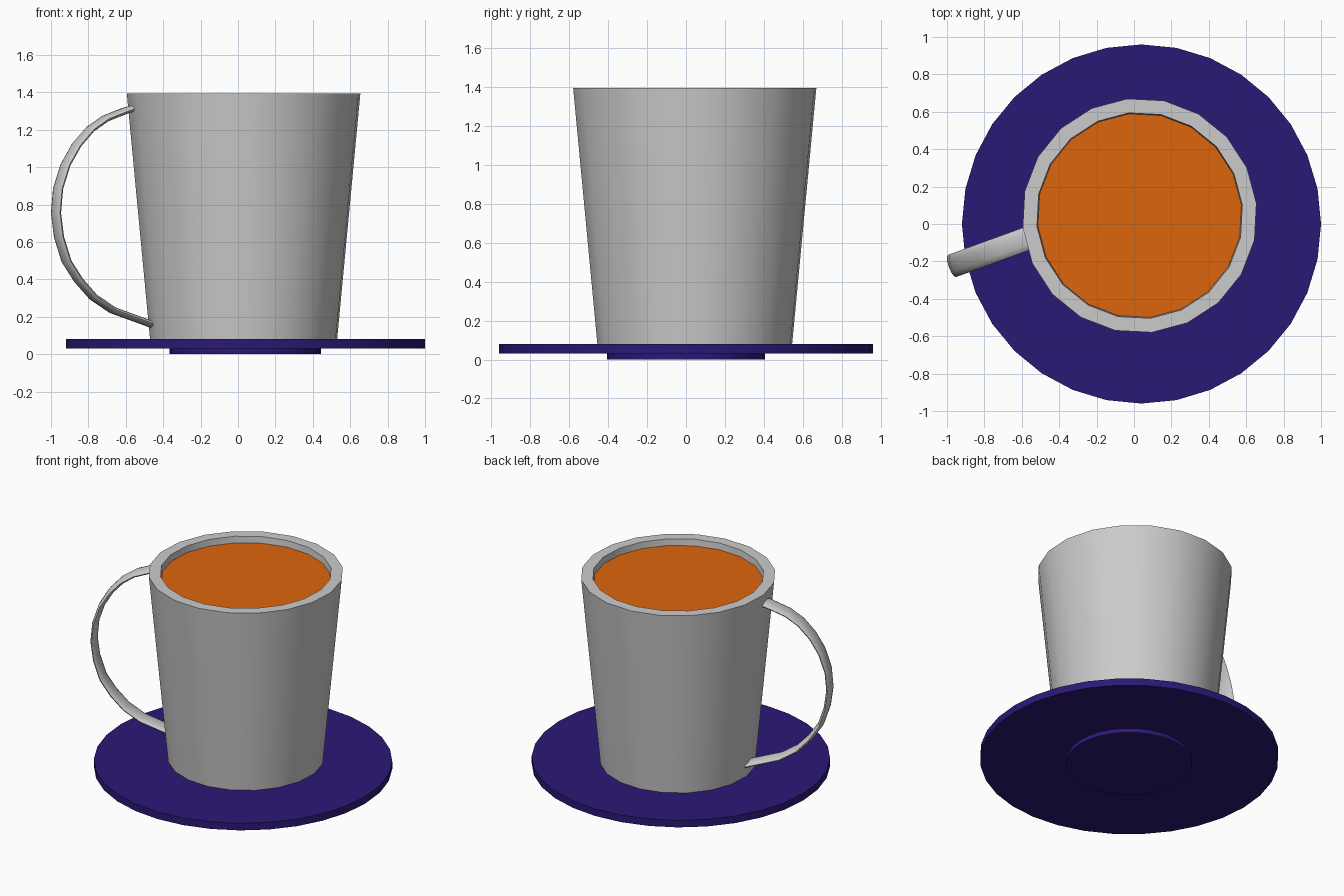
import bpy, bmesh
from math import sin, cos, pi, radians
from mathutils import Vector

if "Cube" in bpy.data.objects:
    bpy.data.objects.remove(bpy.data.objects["Cube"])


def finish(name, bm, color=None, angle=40):
    bmesh.ops.recalc_face_normals(bm, faces=bm.faces)
    mesh = bpy.data.meshes.new(name)
    bm.to_mesh(mesh)
    bm.free()
    ob = bpy.data.objects.new(name, mesh)
    bpy.context.collection.objects.link(ob)
    if color:
        mat = bpy.data.materials.new(name + "_color")
        mat.diffuse_color = (*color, 1)
        mat.use_nodes = True
        mat.node_tree.nodes["Principled BSDF"].inputs["Base Color"].default_value = mat.diffuse_color
        mesh.materials.append(mat)
    bpy.ops.object.select_all(action='DESELECT')
    ob.select_set(True)
    bpy.context.view_layer.objects.active = ob
    bpy.ops.object.shade_smooth_by_angle(angle=radians(angle))
    return ob


def loft(bm, rings):
    """Skin a list of closed rings and cap both ends."""
    rows = [[bm.verts.new(p) for p in ring] for ring in rings]
    for a, b in zip(rows, rows[1:]):
        for i in range(len(a)):
            j = (i + 1) % len(a)
            bm.faces.new((a[i], a[j], b[j], b[i]))
    bm.faces.new(rows[0])
    bm.faces.new(rows[-1])


def lathe(name, profile, center, sides, phase=0, color=None):
    bm = bmesh.new()
    loft(bm, [[(center[0] + r * cos(phase + 2 * pi * i / sides),
                center[1] + r * sin(phase + 2 * pi * i / sides), z)
               for i in range(sides)] for r, z in profile])
    return finish(name, bm, color)


INDIGO = (0.024, 0.009, 0.18)
ORANGE = (0.72, 0.13, 0.004)
CUP = (0.03, 0.045)
PHASE = radians(6)

# Saucer with its foot ring
lathe("saucer", [(0.405, 0), (0.405, 0.03), (0.96, 0.03), (0.96, 0.08)],
      (0.04, 0), 32, color=INDIGO)

# Tapered cup with a thick wall, and the drink inside
lathe("cup", [(0.503, 0.08), (0.628, 1.395), (0.552, 1.395), (0.44, 0.16)],
      CUP, 20, PHASE)
lathe("drink", [(0.546, 1.345), (0.547, 1.35)], CUP, 20, PHASE, ORANGE)

# Handle: flat elliptical section swept along an arc in a turned vertical plane
path = [(-0.54, 1.32), (-0.60, 1.303), (-0.709, 1.26), (-0.79, 1.203),
        (-0.863, 1.118), (-0.922, 1.013), (-0.962, 0.885), (-0.973, 0.754),
        (-0.957, 0.626), (-0.917, 0.497), (-0.853, 0.396), (-0.773, 0.305),
        (-0.67, 0.235), (-0.455, 0.157)]
turn = radians(20)
out = Vector((cos(turn), sin(turn), 0))
side = Vector((-sin(turn), cos(turn), 0))
pts = [Vector((x, -0.225 + (x + 0.975) * sin(turn) / cos(turn), z)) for x, z in path]
rings = []
for i, p in enumerate(pts):
    tangent = (pts[min(i + 1, len(pts) - 1)] - pts[max(i - 1, 0)]).normalized()
    normal = tangent.cross(side)
    rings.append([p + side * 0.063 * cos(2 * pi * k / 12) + normal * 0.018 * sin(2 * pi * k / 12)
                  for k in range(12)])
bm = bmesh.new()
loft(bm, rings)
finish("handle", bm, angle=60)
